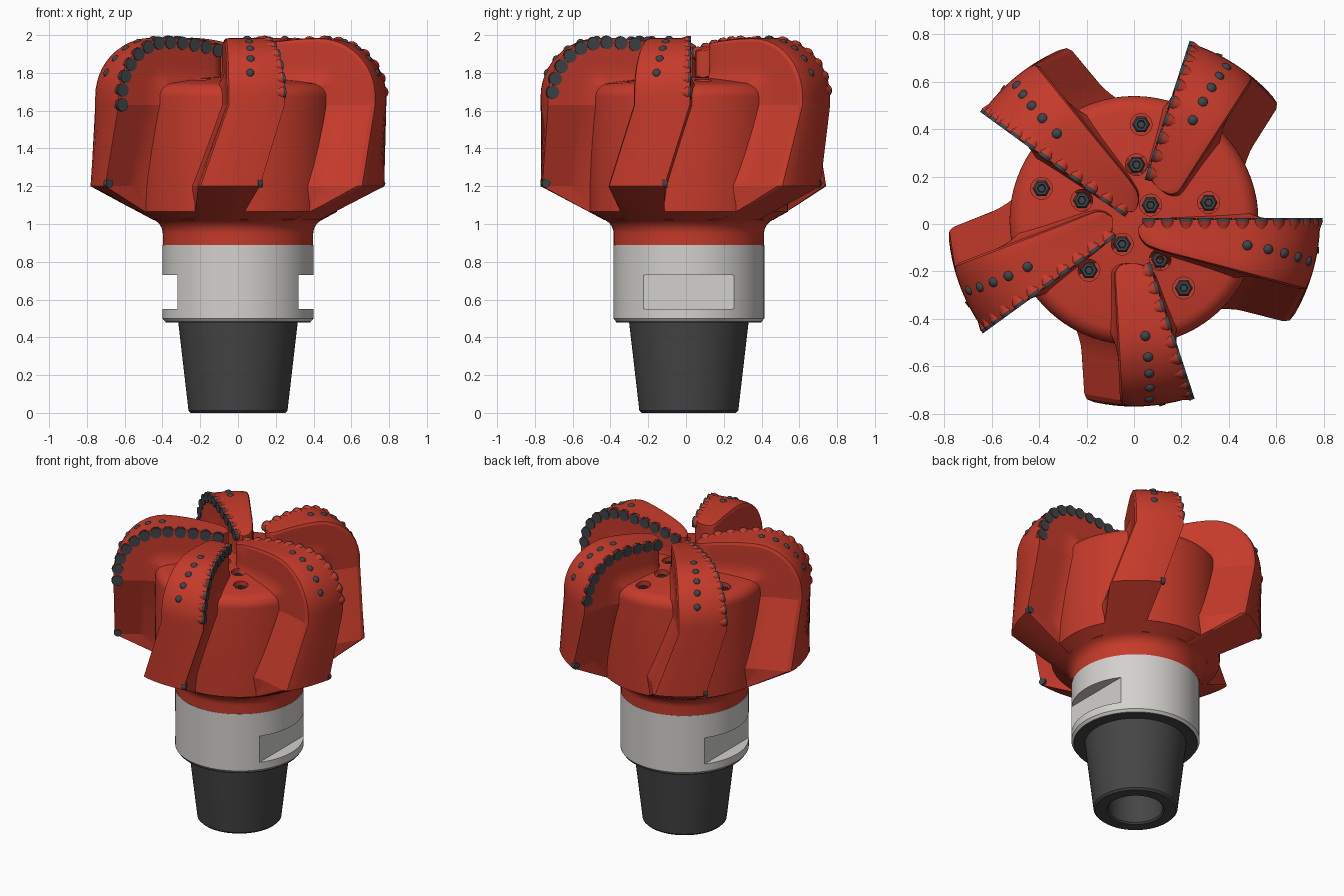
import bpy, bmesh, math
from mathutils import Matrix, Vector

cube = bpy.data.objects.get("Cube")
if cube:
    bpy.data.objects.remove(cube)

AXIS_Y = 0.015  # the turning axis sits slightly behind the centre


def material(name, rgb):
    m = bpy.data.materials.new(name)
    m.use_nodes = True
    m.diffuse_color = (*rgb, 1)
    m.node_tree.nodes["Principled BSDF"].inputs["Base Color"].default_value = (*rgb, 1)
    return m


RED = material("red paint", (0.56, 0.043, 0.024))
STEEL = material("light steel", (0.65, 0.64, 0.61))
DARK = material("dark thread", (0.06, 0.06, 0.06))
CARBIDE = material("dark carbide", (0.05, 0.06, 0.065))


def smooth(ob, angle):
    bpy.ops.object.select_all(action='DESELECT')
    ob.select_set(True)
    bpy.context.view_layer.objects.active = ob
    bpy.ops.object.shade_smooth_by_angle(angle=math.radians(angle))


def finish(name, bm, mats, angle=20, turn=0):
    bmesh.ops.remove_doubles(bm, verts=bm.verts, dist=0.0004)
    bmesh.ops.recalc_face_normals(bm, faces=bm.faces)
    mesh = bpy.data.meshes.new(name)
    bm.to_mesh(mesh)
    bm.free()
    ob = bpy.data.objects.new(name, mesh)
    bpy.context.collection.objects.link(ob)
    for m in mats:
        mesh.materials.append(m)
    ob.location.y = AXIS_Y
    ob.rotation_euler.z = turn
    smooth(ob, angle)
    return ob


def lathe(bm, pts, n=72, at=(0, 0, 0)):
    rings = [[bm.verts.new((at[0] + r * math.cos(2 * math.pi * i / n),
                            at[1] + r * math.sin(2 * math.pi * i / n), at[2] + z))
              for i in range(n)] for r, z in pts]
    for a, b in zip(rings, rings[1:]):
        for i in range(n):
            bm.faces.new((a[i], a[i - 1], b[i - 1], b[i]))


def arc(cx, cz, r, a0, a1, n):
    return [(cx + r * math.cos(math.radians(a0 + (a1 - a0) * i / n)),
             cz + r * math.sin(math.radians(a0 + (a1 - a0) * i / n))) for i in range(n + 1)]


def cut(ob, bm, angle):
    cutter = finish("cutter_helper", bm, [])
    cutter.hide_render = True
    mod = ob.modifiers.new("cut", 'BOOLEAN')
    mod.operation, mod.object, mod.solver = 'DIFFERENCE', cutter, 'EXACT'
    bpy.context.view_layer.objects.active = ob
    bpy.ops.object.modifier_apply(modifier=mod.name)
    bpy.data.objects.remove(cutter)
    smooth(ob, angle)


# Hollow tapered pin with its shoulder
bm = bmesh.new()
lathe(bm, [(0, 0.5), (0.17, 0.45), (0.17, 0.01), (0.18, 0), (0.25, 0), (0.262, 0.012),
           (0.316, 0.478), (0.385, 0.478), (0.385, 0.485), (0, 0.505)])
finish("threaded_pin", bm, [DARK])

# Steel collar with two wrench flats
bm = bmesh.new()
lathe(bm, [(0, 0.484), (0.386, 0.484), (0.4, 0.5), (0.4, 0.89), (0, 0.89)])
collar = finish("steel_collar", bm, [STEEL])
bm = bmesh.new()
for side in (-1, 1):
    bmesh.ops.create_cube(bm, size=1, matrix=Matrix.Translation((side * 0.42, 0, 0.64))
                          @ Matrix.Diagonal((0.2, 0.6, 0.18, 1)))
cut(collar, bm, 20)

# Red crown body
bm = bmesh.new()
lathe(bm, [(0, 0.885), (0.398, 0.885)] + arc(0.48, 0.9475, 0.082, 180, 118, 7)
      + [(0.525, 1.065)] + arc(0.45, 1.67, 0.075, 0, 80, 8)
      + [(0.38, 1.755), (0.2, 1.775), (0, 1.785)])
body = finish("crown_body", bm, [RED])

# Nozzle sockets and hex nozzles
NOZZLES = [(0.03, 0.405), (0.01, 0.235), (-0.39, 0.135), (-0.22, 0.085), (0.07, 0.065),
           (0.315, 0.075), (-0.05, -0.1), (-0.19, -0.21), (0.11, -0.165), (0.21, -0.285)]
bm = bmesh.new()
for x, y in NOZZLES:
    lathe(bm, [(0, 1.67), (0.046, 1.67), (0.046, 2), (0, 2)], 24, (x, y, 0))
cut(body, bm, 20)
bm = bmesh.new()
for x, y in NOZZLES:
    top = 1.765 - 0.15 * (x * x + y * y)
    lathe(bm, [(0.038, -0.09), (0.038, -0.02), (0.03, -0.005), (0.018, -0.005),
               (0.015, -0.04), (0, -0.04)], 6, (x, y, top))
finish("nozzles", bm, [CARBIDE])

# Blade outline in radius and height
ARC_R, ARC_Z, ARC = 0.475, 1.675, 0.31
GAUGE = ARC_R + ARC
LEAD = 0.005


def top_z(r):
    if r < ARC_R:
        return ARC_Z + ARC - 0.08 * ((ARC_R - r) / ARC_R) ** 2
    return ARC_Z + math.sqrt(max(ARC ** 2 - (r - ARC_R) ** 2, 0))


def outline(x0):
    nose = [x0 + d for d in (0, 0.003, 0.01, 0.02, 0.035, 0.05, 0.07)]
    rest = [x0 + 0.07 + (ARC_R - x0 - 0.07) * i / 6 for i in range(1, 6)]
    return ([(r, top_z(r)) for r in nose + rest] + arc(ARC_R, ARC_Z, ARC, 90, 0, 12)
            + [(GAUGE, 1.63), (GAUGE, 1.2), (0.6, 1.102), (0.45, 1.022)])


def lean(z):
    return -0.135 * min(max((1.63 - z) / 0.43, 0), 1)


def blade_point(p, s, across, x0):
    # s runs from the outer edge (1) to the body (0); across from lead to trail
    base = (min(p[0], 0.48), min(p[1], 1.73))
    r, z = (b + (o - b) * s for o, b in zip(p, base))
    t = min((p[0] - x0) / 0.07, 1)
    narrow = math.sqrt(max(1 - (1 - t) ** 2, 0))
    trail = -0.085 - 0.27 * r
    flare = 0.045 * (max(0.4 - s, 0) / 0.5) ** 2
    half = ((LEAD - trail) / 2 + flare) * narrow
    y = (LEAD + trail) / 2 + half * (1 - 2 * across) + lean(z)
    floor = 0.7 if z > 1.65 else 0.5
    return Vector((math.sqrt(max(r * r - y * y, (floor * r) ** 2)), y, z))


SLOPES = [0.5, 0.4, 0.3, 0.2, 0.1, 0, -0.1]
STRIP = ([(s, 0) for s in reversed(SLOPES)] + [(1, i / 8) for i in range(8)]
         + [(0.985, 0.97), (0.92, 1)] + [(s, 1) for s in SLOPES])


def make_blade(x0, turn):
    bm = bmesh.new()
    cols = [[bm.verts.new(blade_point(p, s, a, x0)) for s, a in STRIP] for p in outline(x0)]
    for a, b in zip(cols, cols[1:]):
        for j in range(len(STRIP) - 1):
            bm.faces.new((a[j], a[j + 1], b[j + 1], b[j]))
    bmesh.ops.dissolve_degenerate(bm, dist=0.0003, edges=bm.edges)
    finish("blade", bm, [RED], 16, turn)


def disc(bm, centre, y_front, y_back, r_front, r_back, mat):
    place = Matrix.Translation((centre[0], (y_front + y_back) / 2, centre[1]))
    known = set(bm.faces)
    bmesh.ops.create_cone(bm, cap_ends=True, segments=20, radius1=r_front, radius2=r_back,
                          depth=y_front - y_back,
                          matrix=place @ Matrix.Rotation(math.pi / 2, 4, 'X'))
    for f in set(bm.faces) - known:
        f.material_index = mat


def make_cutters(x0, turn):
    # Evenly spaced discs along the leading edge, each with a red backing
    bm = bmesh.new()
    pts = [Vector(p) for p in outline(x0) if p[1] > 1.6]
    travel, due = 0, 0.04
    for a, b in zip(pts, pts[1:]):
        step = (b - a).length
        while due <= travel + step:
            d = (b - a).normalized()
            c = a + d * (due - travel) + Vector((d.y, -d.x)) * 0.024
            disc(bm, c, LEAD + 0.006, LEAD - 0.01, 0.035, 0.035, 0)
            disc(bm, c, LEAD - 0.0099, LEAD - 0.07, 0.037, 0.014, 1)
            due += 0.08
        travel += step
    # Gauge cutter at the lower corner
    disc(bm, (0.757, 1.215), -0.113, -0.14, 0.023, 0.023, 0)
    finish("edge_cutters", bm, [CARBIDE, RED], 30, turn)


def make_studs(turn):
    bm = bmesh.new()
    for i, r in enumerate((0.49, 0.58, 0.65, 0.71, 0.758)):
        y = -0.105 - 0.016 * i
        outward = Vector((r - ARC_R, top_z(r) - ARC_Z)).normalized() * 0.012
        x = math.sqrt(r * r - y * y) - outward.x
        bmesh.ops.create_uvsphere(bm, u_segments=16, v_segments=10, radius=0.024,
                                  matrix=Matrix.Translation((x, y, top_z(r) - outward.y)))
    finish("blade_studs", bm, [CARBIDE], 40, turn)


# Five blades around the crown, with different inner starts
for k, start in enumerate((0.025, 0.17, 0.03, 0.09, 0.18)):
    angle = math.radians(72 * k)
    make_blade(start, angle)
    make_cutters(start, angle)
    make_studs(angle)
